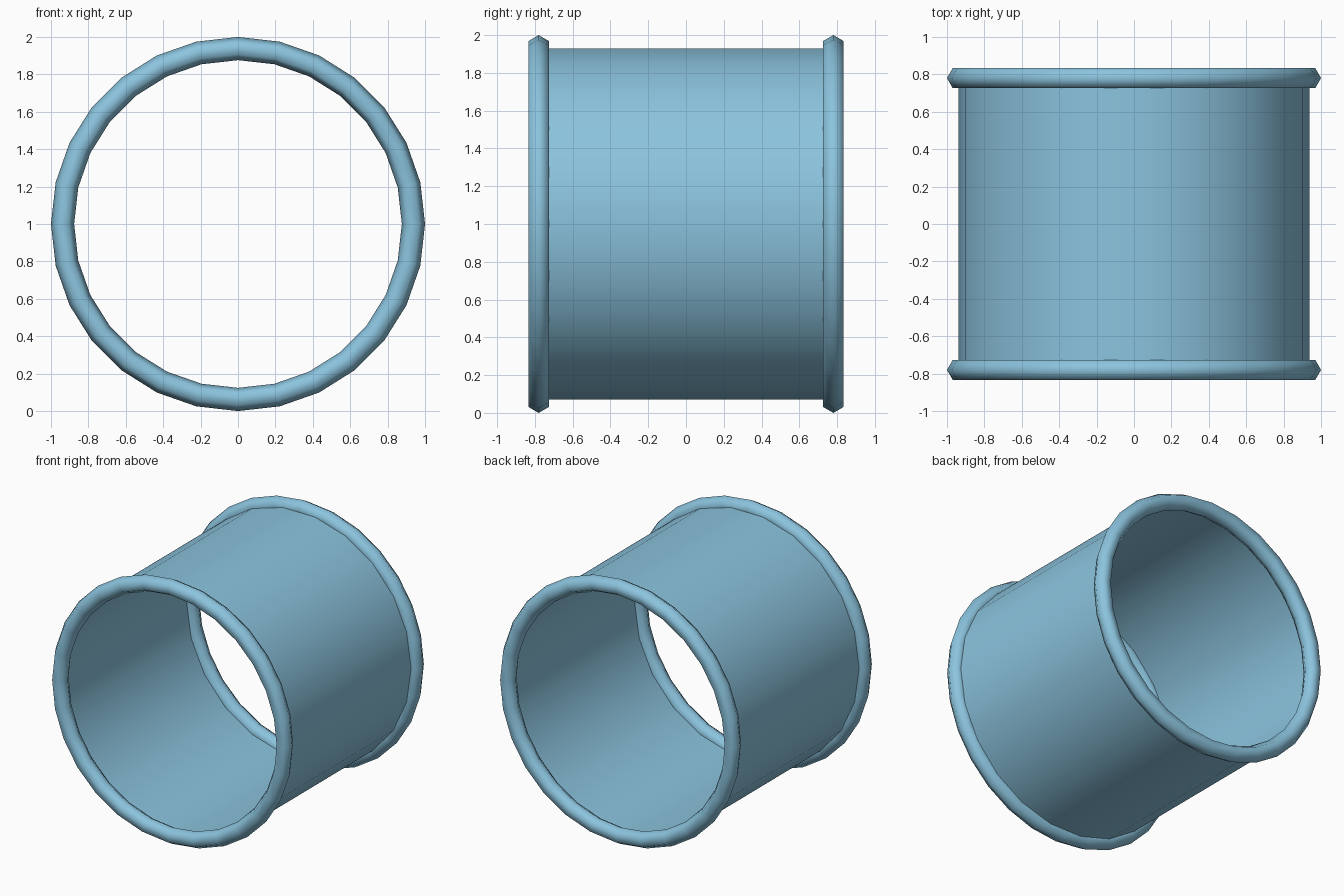
import bpy, bmesh, math

if "Cube" in bpy.data.objects:
    bpy.data.objects.remove(bpy.data.objects["Cube"])

blue = bpy.data.materials.new("light_blue")
blue.diffuse_color = (0.26, 0.55, 0.73, 1.0)
blue.use_nodes = True
blue.node_tree.nodes["Principled BSDF"].inputs["Base Color"].default_value = blue.diffuse_color

R = 0.938        # tube radius and rim centreline radius
CENTRE_Z = 1.0
RIM_Y = 0.78


def finish(obj, name):
    obj.name = name
    obj.data.materials.clear()
    obj.data.materials.append(blue)
    for poly in obj.data.polygons:
        poly.use_smooth = True


# Open tube along y, 22 sides with corners at +x and -x
def make_tube(sides=22):
    bm = bmesh.new()
    rings = []
    for y in (-RIM_Y, RIM_Y):
        ring = []
        for i in range(sides):
            a = 2 * math.pi * i / sides
            ring.append(bm.verts.new((R * math.cos(a), y, CENTRE_Z + R * math.sin(a))))
        rings.append(ring)
    for i in range(sides):
        j = (i + 1) % sides
        bm.faces.new((rings[0][i], rings[1][i], rings[1][j], rings[0][j]))
    bmesh.ops.recalc_face_normals(bm, faces=bm.faces)
    mesh = bpy.data.meshes.new("tube")
    bm.to_mesh(mesh)
    bm.free()
    obj = bpy.data.objects.new("tube", mesh)
    bpy.context.collection.objects.link(obj)
    finish(obj, "tube")


make_tube()

# Rounded rims with a six-sided section at both ends
for name, y in (("front_rim", -RIM_Y), ("back_rim", RIM_Y)):
    bpy.ops.mesh.primitive_torus_add(
        major_segments=28, minor_segments=6,
        major_radius=R, minor_radius=0.062,
        location=(0, y, CENTRE_Z), rotation=(math.pi / 2, 0, 0))
    finish(bpy.context.object, name)
